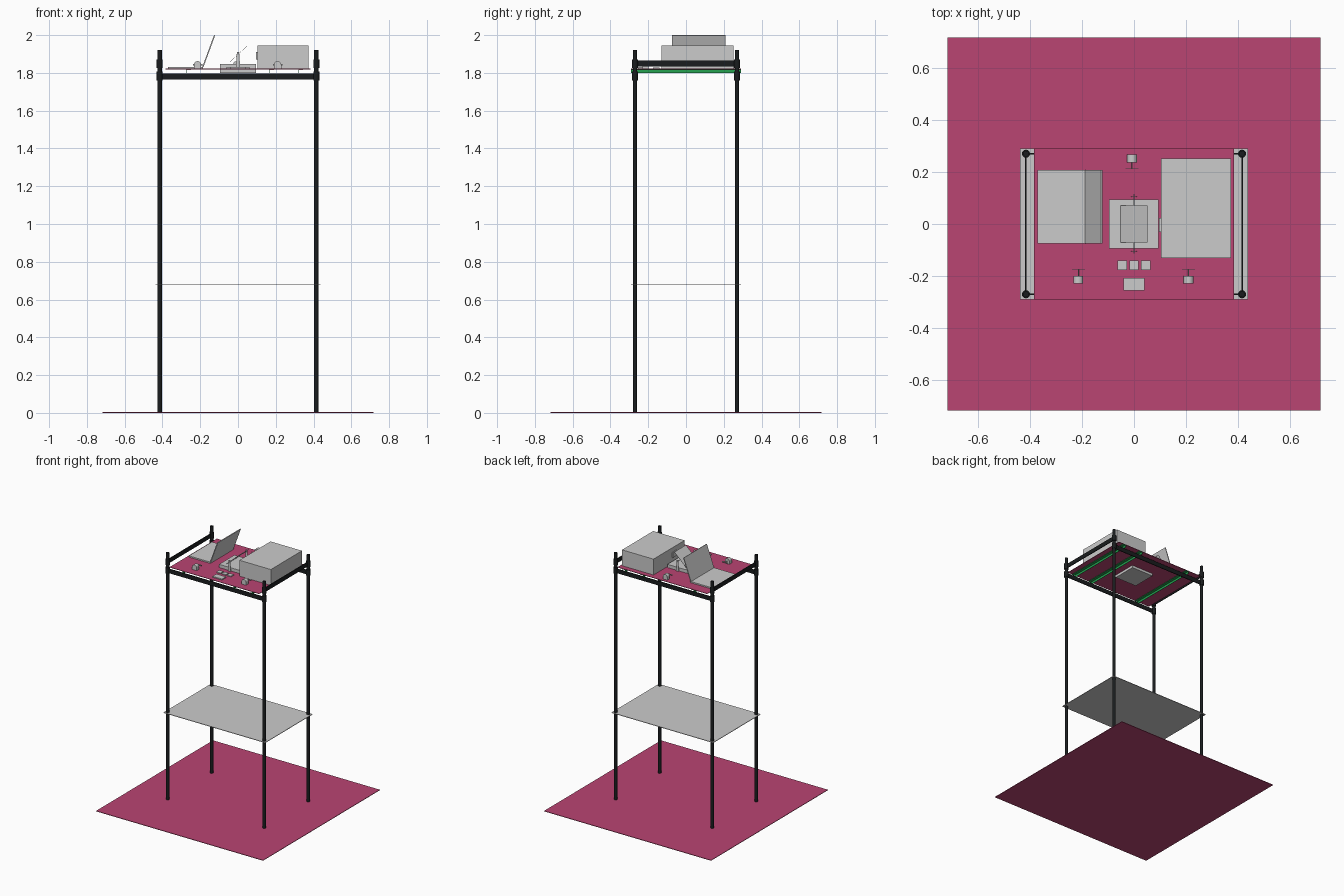
import bpy, math
from mathutils import Vector

if "Cube" in bpy.data.objects:
    bpy.data.objects.remove(bpy.data.objects["Cube"])


def material(name, rgb):
    m = bpy.data.materials.new(name)
    m.diffuse_color = (*rgb, 1)
    m.use_nodes = True
    m.node_tree.nodes["Principled BSDF"].inputs["Base Color"].default_value = m.diffuse_color
    return m


PINK = material("magenta", (0.486, 0.058, 0.168))
BLACK = material("black", (0.010, 0.012, 0.013))
GREEN = material("green", (0.018, 0.36, 0.08))


def mesh(name, verts, faces, mat=None):
    me = bpy.data.meshes.new(name)
    me.from_pydata(verts, [], faces)
    ob = bpy.data.objects.new(name, me)
    bpy.context.collection.objects.link(ob)
    if mat:
        me.materials.append(mat)
    return ob


def box(name, x, y, z, mat=None):
    """Box from (min, max) ranges."""
    v = [(a, b, c) for a in x for b in y for c in z]
    f = [(0, 1, 3, 2), (4, 6, 7, 5), (0, 4, 5, 1), (2, 3, 7, 6), (0, 2, 6, 4), (1, 5, 7, 3)]
    return mesh(name, v, f, mat)


def prism(name, outline, y0, y1, mat=None):
    """Extrude a counter-clockwise x-z outline along y."""
    n = len(outline)
    v = [(x, y, z) for y in (y0, y1) for x, z in outline]
    f = [tuple(range(n)), tuple(range(2 * n - 1, n - 1, -1))]
    f += [(i, i + n, (i + 1) % n + n, (i + 1) % n) for i in range(n)]
    return mesh(name, v, f, mat)


def smooth(ob):
    bpy.ops.object.select_all(action='DESELECT')
    ob.select_set(True)
    bpy.context.view_layer.objects.active = ob
    bpy.ops.object.shade_smooth_by_angle()


def rod(name, a, b, r, mat=None, sides=24):
    a, b = Vector(a), Vector(b)
    bpy.ops.mesh.primitive_cylinder_add(vertices=sides, radius=r, depth=(b - a).length,
                                        location=(a + b) / 2)
    ob = bpy.context.object
    ob.name = name
    ob.rotation_euler = (b - a).to_track_quat('Z', 'Y').to_euler()
    if mat:
        ob.data.materials.append(mat)
    smooth(ob)
    return ob


PX, PY = 0.415, 0.27
TOP = 1.822

# floor, lower shelf and upper board
box("floor_mat", (-0.717, 0.717), (-0.717, 0.717), (0, 0.004), PINK)
box("lower_shelf", (-0.437, 0.437), (-0.29, 0.29), (0.676, 0.680))
box("upper_board", (-0.385, 0.385), (-0.29, 0.29), (TOP - 0.003, TOP), PINK)

# posts with clamp collars
for sx in (-1, 1):
    for sy in (-1, 1):
        x, y = sx * PX, sy * PY
        rod("post", (x, y, 0.003), (x, y, 1.92), 0.0115, BLACK)
        rod("upper_collar", (x, y, 1.825), (x, y, 1.872), 0.0155, BLACK)
        rod("lower_collar", (x, y, 1.76), (x, y, 1.807), 0.0155, BLACK)

# flat rails between posts
for s in (-1, 1):
    box("side_rail", (s * PX - 0.003, s * PX + 0.003), (-PY, PY), (1.833, 1.866), BLACK)
    box("cross_rail", (-PX, PX), (s * PY - 0.003, s * PY + 0.003), (1.764, 1.797), BLACK)

# green angle strips under the board
for x in (-0.275, 0.165, 0.32):
    t, z = 0.003, TOP - 0.003
    prism("angle_strip", [(x, 1.799), (x + t, 1.799), (x + t, z - t), (x + 0.025, z - t),
                          (x + 0.025, z), (x, z)], -0.29, 0.29, GREEN)

# laptop
box("laptop_base", (-0.37, -0.185), (-0.075, 0.208), (TOP, TOP + 0.01))
prism("laptop_screen", [(-0.189, TOP + 0.01), (-0.183, TOP + 0.008), (-0.121, 1.998), (-0.127, 2.0)],
      -0.075, 0.208)

# large case with side knob
box("large_case", (0.103, 0.373), (-0.13, 0.252), (TOP, 1.945))
box("case_knob", (0.096, 0.104), (-0.03, 0.024), (1.87, 1.91))

# central unit let into the board, with tilting plate on an axle
box("central_unit", (-0.096, 0.094), (-0.095, 0.094), (1.80, 1.847))
prism("tilting_plate", [(-0.051, 1.8515), (-0.050, 1.8505), (0.052, 1.9445), (0.051, 1.9455)],
      -0.072, 0.071)
rod("axle", (0, -0.114, 1.897), (0, 0.115, 1.897), 0.0018, None, 12)
for y in (-0.105, 0.104):
    prism("axle_support", [(-0.012, TOP), (0.012, TOP), (0.006, 1.91), (-0.006, 1.91)],
          y - 0.001, y + 0.001)

# three sensors: domed body, stem and face plate
for x, y in ((-0.214, -0.214), (0.21, -0.214), (-0.007, 0.252)):
    d = 1 if y < 0 else -1
    dome = [(x + 0.019 * math.cos(math.pi * i / 16), 1.843 + 0.019 * math.sin(math.pi * i / 16))
            for i in range(17)]
    smooth(prism("sensor_body", [(x - 0.019, TOP), (x + 0.019, TOP)] + dome, y - 0.015, y + 0.015))
    rod("sensor_stem", (x, y, 1.842), (x, y + d * 0.04, 1.842), 0.002, None, 12)
    box("sensor_plate", (x - 0.025, x + 0.025), (y + d * 0.04 - 0.001, y + d * 0.04 + 0.001),
        (1.838, 1.846))

# small pads in front of the central unit
for x in (-0.045, 0, 0.045):
    box("small_pad", (x - 0.018, x + 0.018), (-0.176, -0.141), (TOP, TOP + 0.006))
box("wide_pad", (-0.04, 0.041), (-0.255, -0.207), (TOP, TOP + 0.008))
